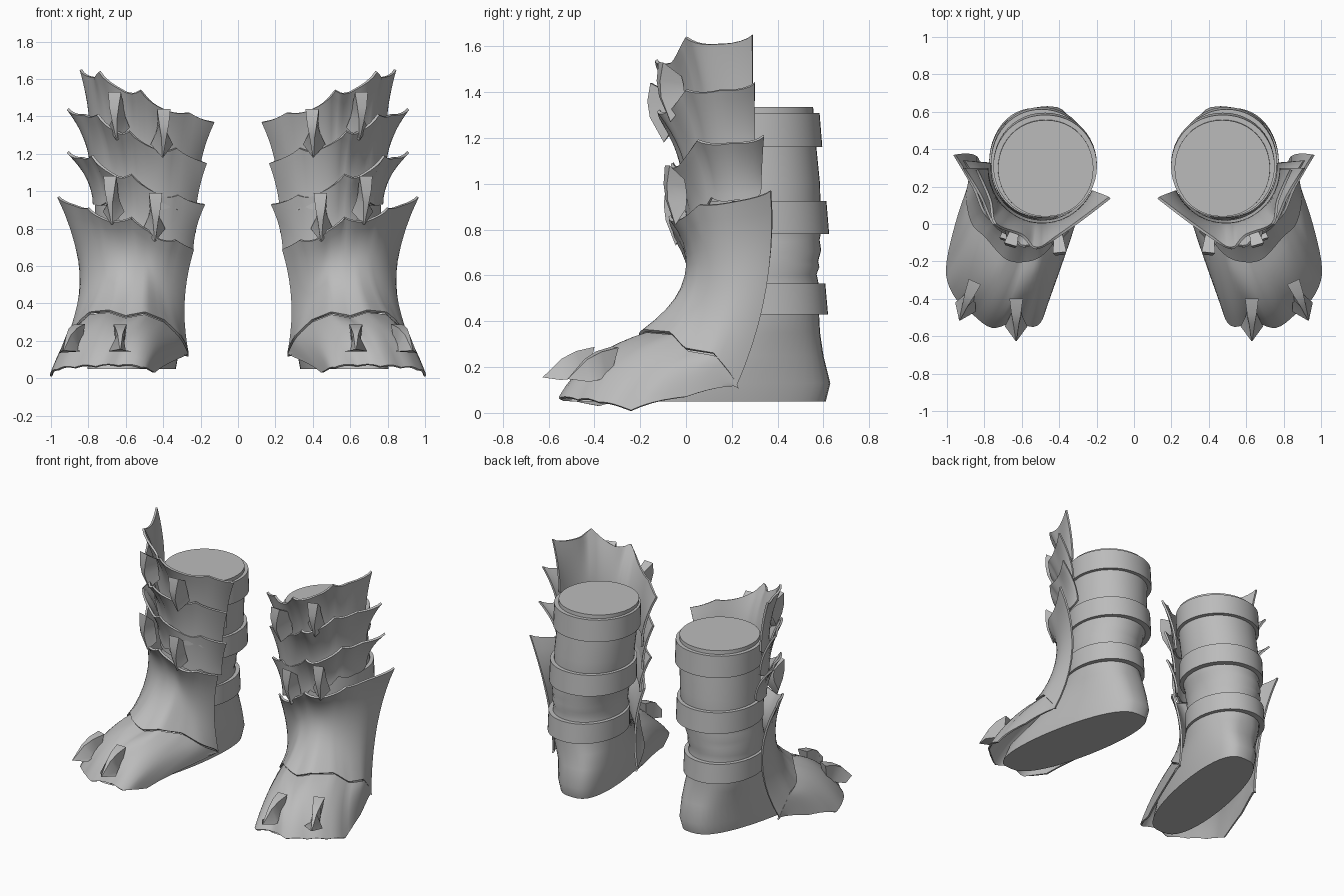
import bpy, math
from mathutils import Vector

if "Cube" in bpy.data.objects:
    bpy.data.objects.remove(bpy.data.objects["Cube"])

grey = bpy.data.materials.new("plain grey")
grey.use_nodes = True
COLOUR = (0.5, 0.5, 0.5, 1)
grey.diffuse_color = COLOUR
grey.node_tree.nodes["Principled BSDF"].inputs["Base Color"].default_value = COLOUR


def finish(name, verts, faces, thickness=0):
    """Make one part, thicken it if it is a sheet, and mirror it to the other boot."""
    mesh = bpy.data.meshes.new(name)
    mesh.from_pydata([tuple(v) for v in verts], [], faces)
    mesh.validate()
    mesh.materials.append(grey)
    ob = bpy.data.objects.new(name, mesh)
    bpy.context.collection.objects.link(ob)
    bpy.ops.object.select_all(action='DESELECT')
    ob.select_set(True)
    bpy.context.view_layer.objects.active = ob
    if thickness:
        solid = ob.modifiers.new("thickness", 'SOLIDIFY')
        solid.thickness = thickness
        solid.offset = 0
        bpy.ops.object.modifier_apply(modifier=solid.name)
    bpy.ops.object.shade_smooth_by_angle(angle=math.radians(40))
    ob.modifiers.new("other boot", 'MIRROR').use_mirror_merge = False


def loft(name, rows, closed=False, caps=False, thickness=0):
    """Skin a list of equally long point rows."""
    n = len(rows[0])
    verts = [p for row in rows for p in row]
    faces = []
    for j in range(len(rows) - 1):
        for i in range(n if closed else n - 1):
            k = (i + 1) % n
            faces.append((j * n + i, j * n + k, (j + 1) * n + k, (j + 1) * n + i))
    if caps:
        faces.append(tuple(reversed(range(n))))
        faces.append(tuple(range((len(rows) - 1) * n, len(rows) * n)))
    finish(name, verts, faces, thickness)


def resample(points, sag=0, steps=5):
    """Round the plan of an edge, keep its points crisp and sag between them."""
    p = [Vector(q) for q in points]
    out = []
    for i in range(len(p) - 1):
        a, b, c, d = p[max(i - 1, 0)], p[i], p[i + 1], p[min(i + 2, len(p) - 1)]
        for s in range(steps):
            t = s / steps
            q = b + (c - a) * t / 2 + (a - b * 2.5 + c * 2 - d / 2) * t**2 \
                + ((b - c) * 1.5 + (d - a) / 2) * t**3
            q.z = b.z + (c.z - b.z) * t - sag * math.sin(math.pi * t)
            out.append(q)
    return out + [p[-1]]


def through(a, m, b, t):
    """Point on the parabola through a, m and b."""
    return a * (2 * t - 1) * (t - 1) + m * 4 * t * (1 - t) + b * t * (2 * t - 1)


def around(p, cx, rx, ry, z):
    """Point on the leg's oval in the same direction as p."""
    ang = math.atan2(p.y - 0.3, p.x - cx)
    return Vector((cx + rx * math.cos(ang), 0.3 + ry * math.sin(ang), z))


def ring(cx, w, front, back, z, fold=0, skew=0, n=48):
    """Horizontal section; a skewed one leans outward at the toe and is fuller at both ends."""
    pts = []
    for i in range(n):
        a = math.tau * i / n
        c, s = math.cos(a), math.sin(a)
        c = math.copysign(abs(c) ** (0.7 if skew else 0.95), c)
        y = (front + back) / 2 + (back - front) / 2 * s
        pts.append(Vector((cx + w * c + skew * (0.4 - y), y, z + fold * math.sin(2 * a + z * 40))))
    return pts


# Boot body: centre x, half width, front y, back y, height, fold, lean
SECTIONS = [
    (0.505, 0.205, -0.51, 0.61, 0.05, 0, 0.18), (0.505, 0.215, -0.45, 0.63, 0.13, 0, 0.18),
    (0.505, 0.215, -0.2, 0.6, 0.25, 0, 0.16), (0.52, 0.215, -0.04, 0.585, 0.35, 0, 0.1),
    (0.53, 0.225, 0.03, 0.58, 0.45, 0, 0), (0.53, 0.225, 0.03, 0.58, 0.56, 0, 0),
    (0.53, 0.22, 0.04, 0.57, 0.6, 0.006, 0), (0.53, 0.23, 0.04, 0.582, 0.64, 0.008, 0),
    (0.525, 0.228, 0.045, 0.577, 0.67, 0.008, 0), (0.52, 0.235, 0.045, 0.59, 0.71, 0.008, 0),
    (0.51, 0.235, 0.05, 0.583, 0.75, 0.006, 0), (0.5, 0.245, 0.05, 0.59, 0.79, 0, 0),
    (0.49, 0.25, 0.05, 0.585, 1, 0, 0), (0.475, 0.255, 0.04, 0.565, 1.2, 0, 0),
    (0.472, 0.255, 0.04, 0.555, 1.335, 0, 0)]
loft("boot_body", [ring(*s) for s in SECTIONS], closed=True, caps=True)

# Straps round the leg
for name, cx, w, back, low, high in [("ankle_strap", 0.53, 0.245, 0.62, 0.43, 0.565),
                                     ("calf_strap", 0.495, 0.27, 0.625, 0.78, 0.925),
                                     ("top_strap", 0.475, 0.277, 0.595, 1.16, 1.31)]:
    outer = [ring(cx, w, 0.035, back, low), ring(cx, w, 0.035, back - 0.012, high)]
    inner = [ring(cx, w - 0.04, 0.07, back - 0.05, z) for z in (high, low)]
    loft(name, outer + inner + outer[:1], closed=True)

# Flared leg plates: pointed top edge from the outer side round to the inner side
PLATES = {
    "top_plate": (0, 0.36, [
        (0.84, 0.29, 1.65), (0.77, 0.13, 1.61), (0.74, 0, 1.64), (0.6, -0.06, 1.53),
        (0.52, -0.13, 1.54), (0.4, -0.06, 1.44), (0.26, 0.04, 1.42), (0.13, 0.14, 1.37)]),
    "upper_plate": (0, 0.31, [
        (0.91, 0.3, 1.44), (0.82, 0.15, 1.41), (0.75, 0, 1.41), (0.65, -0.07, 1.32),
        (0.58, -0.12, 1.32), (0.43, -0.05, 1.22), (0.33, 0, 1.23), (0.17, 0.12, 1.15)]),
    "middle_plate": (-0.015, 0.25, [
        (0.91, 0.34, 1.21), (0.83, 0.2, 1.18), (0.78, 0.05, 1.19), (0.65, -0.03, 1.08),
        (0.57, -0.06, 1.09), (0.42, 0, 0.98), (0.32, 0.04, 0.98), (0.18, 0.13, 0.93)])}
for name, (grow, height, edge) in PLATES.items():
    top = resample(edge, sag=0.012)
    base = [around(p, 0.49, 0.295 + grow, 0.3 + grow, p.z - height) for p in top]
    rows = []
    for j in range(9):
        t = j / 8
        row = []
        for a, b in zip(base, top):
            q = a.lerp(b, t ** 1.9)
            q.z = a.z + (b.z - a.z) * t
            row.append(q)
        rows.append(row)
    loft(name, rows, thickness=0.014)

# Shin plate, narrow at the ankle
shin_top = resample([
    (0.96, 0.37, 0.97), (0.86, 0.2, 0.92), (0.8, 0.06, 0.91), (0.73, 0, 0.86),
    (0.65, -0.05, 0.84), (0.57, -0.07, 0.86), (0.48, -0.05, 0.79), (0.41, -0.03, 0.74),
    (0.33, 0.01, 0.74), (0.24, 0.12, 0.69)], sag=0.006)
shin_low = resample([
    (0.88, 0.22, 0.12), (0.89, 0.12, 0.26), (0.86, 0, 0.28), (0.79, -0.07, 0.35),
    (0.69, -0.18, 0.36), (0.6, -0.2, 0.33), (0.5, -0.17, 0.35), (0.4, -0.06, 0.31),
    (0.31, 0.03, 0.22), (0.27, 0.16, 0.13)])
waist = [around(a, 0.545, 0.295, 0.3, (a.z + b.z) / 2) for a, b in zip(shin_top, shin_low)]
loft("shin_plate", [[through(a, m, b, j / 10) for a, m, b in zip(shin_top, waist, shin_low)]
                    for j in range(11)], thickness=0.014)

# Foot plate, spreading from under the shin plate to a pointed rim
rim = resample([
    (0.88, 0.21, 0.12), (0.95, 0, 0.07), (1, -0.24, 0.01), (0.96, -0.38, 0.045),
    (0.87, -0.47, 0.055), (0.76, -0.55, 0.06), (0.64, -0.52, 0.065), (0.52, -0.54, 0.055),
    (0.45, -0.38, 0.03), (0.27, 0.15, 0.13)], sag=-0.01)
neck = [p + Vector((0, 0.01, -0.014)) for p in shin_low]
crown = []
for i, (a, b) in enumerate(zip(neck, rim)):
    swell = math.sin(math.pi * i / (len(rim) - 1))
    crown.append((a + b) / 2 + Vector((0, -0.03, 0.045)) * swell)
loft("foot_plate", [[through(a, m, b, j / 8) for a, m, b in zip(neck, crown, rim)]
                    for j in range(9)], thickness=0.012)

# Claw profile along its ridge and its foot: height, distance along, half width
RIDGE = [(0.95, -0.03, 0.036), (1.05, 0.05, 0.026), (0.98, 0.12, 0.014), (0.55, 0.23, 0.002)]
FOOT = [(0.15, 0.03, 0.022), (0.08, 0.06, 0.022), (0.05, 0.1, 0.03), (0.2, 0.16, 0.06)]


def claw(name, base, out, tip, rise):
    """Curved claw: a broad-backed ridge running to a tip, above two flaring sides."""
    base, t = Vector(base), Vector(tip).normalized()
    n = Vector(out)
    n = (n - t * n.dot(t)).normalized()
    s = n.cross(t)

    def at(across, up, along):
        return base + s * across + n * up * rise + t * along
    loft(name, [[at(-fw, fu, fa), at(-rw, ru, ra), at(rw, ru, ra), at(fw, fu, fa)]
                for (ru, ra, rw), (fu, fa, fw) in zip(RIDGE, FOOT)], closed=True, caps=True)


DOWN = (0, 0, -1)
claw("top_inner_claw", (0.41, -0.02, 1.41), (-0.1, -1, 0), DOWN, 0.14)
claw("top_outer_claw", (0.63, -0.01, 1.5), (0.3, -1, 0), DOWN, 0.11)
claw("shin_inner_claw", (0.45, 0.01, 0.96), (-0.1, -1, 0), DOWN, 0.1)
claw("shin_outer_claw", (0.66, 0, 1.05), (0.3, -1, 0), DOWN, 0.09)
claw("toe_inner_claw", (0.63, -0.39, 0.18), (0, -0.35, 1), (0, -1, -0.38), 0.11)
claw("toe_outer_claw", (0.84, -0.3, 0.18), (0.2, -0.3, 1), (0.35, -0.85, -0.38), 0.11)
